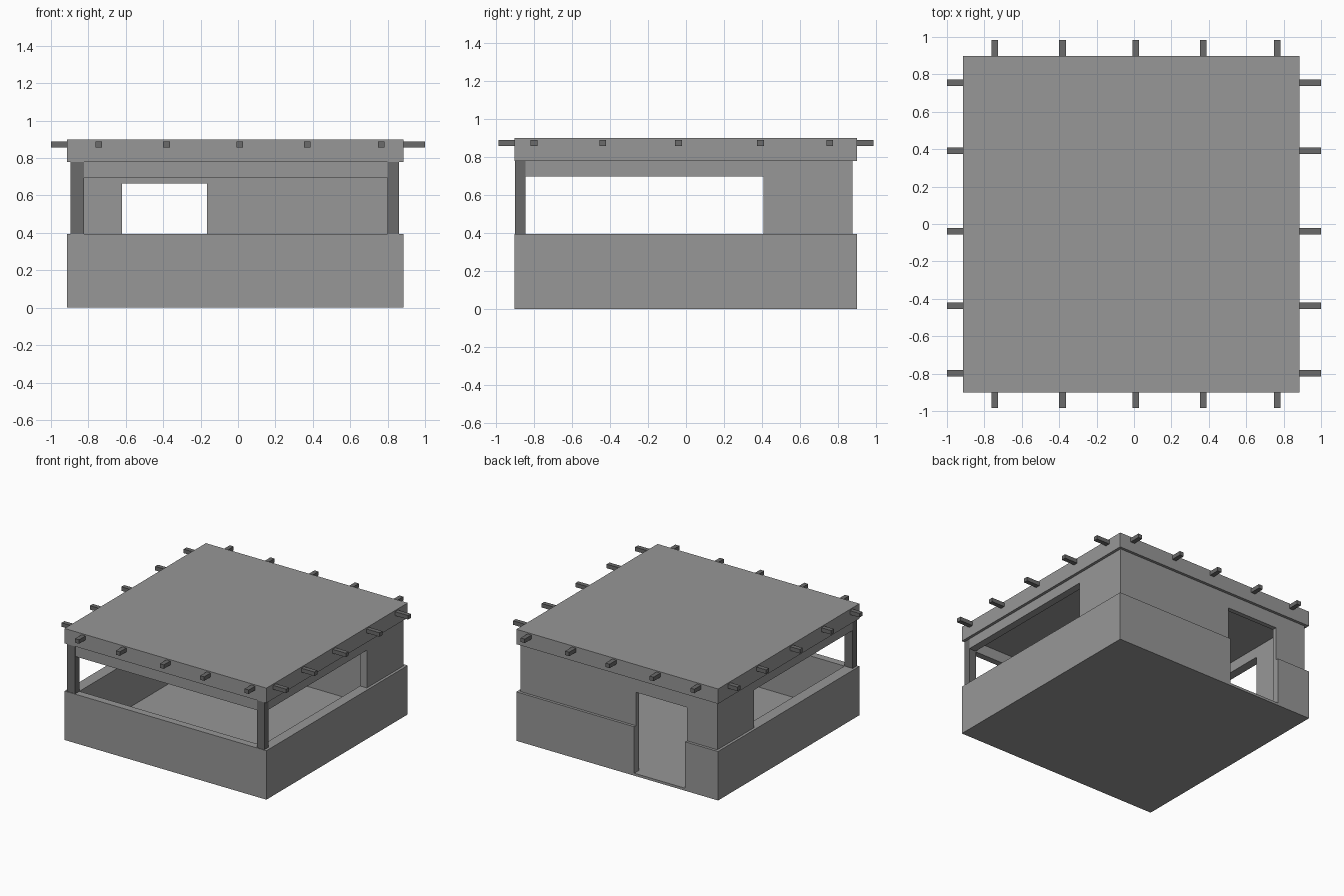
import bpy
import bmesh

cube = bpy.data.objects.get("Cube")
if cube:
    bpy.data.objects.remove(cube, do_unlink=True)


def make_material(name, value):
    mat = bpy.data.materials.new(name)
    mat.use_nodes = True
    colour = (value, value, value, 1)
    mat.diffuse_color = colour
    bsdf = next(n for n in mat.node_tree.nodes if n.type == 'BSDF_PRINCIPLED')
    bsdf.inputs["Base Color"].default_value = colour
    return mat


plaster = make_material("mid grey plaster", 0.31)
timber = make_material("dark grey timber", 0.147)


def prism(name, outline, axis, low, high, mat):
    """Extrude a flat outline along one axis; the outline uses the other two."""
    def place(p, d):
        co = list(p)
        co.insert("xyz".index(axis), d)
        return co
    bm = bmesh.new()
    face = bm.faces.new([bm.verts.new(place(p, low)) for p in outline])
    ext = bmesh.ops.extrude_face_region(bm, geom=[face])
    for v in ext["geom"]:
        if isinstance(v, bmesh.types.BMVert):
            v.co["xyz".index(axis)] = high
    if face not in bm.faces:
        bm.faces.new([v for v in bm.verts if v.co["xyz".index(axis)] == low])
    bmesh.ops.recalc_face_normals(bm, faces=bm.faces)
    mesh = bpy.data.meshes.new(name)
    bm.to_mesh(mesh)
    bm.free()
    mesh.materials.append(mat)
    obj = bpy.data.objects.new(name, mesh)
    bpy.context.collection.objects.link(obj)
    return obj


def box(name, x0, x1, y0, y1, z0, z1, mat):
    return prism(name, [(x0, y0), (x1, y0), (x1, y1), (x0, y1)], "z", z0, z1, mat)


# Main dimensions
X0, X1, Y0, Y1 = -0.914, 0.884, -0.901, 0.897
IX0, IX1, IY0, IY1 = -0.823, 0.802, -0.842, 0.838   # inner faces
DOOR0, DOOR1, DOOR_TOP = -0.62, -0.167, 0.663
BASE_TOP, EAVES, TOP = 0.394, 0.778, 0.898
FLOOR = 0.02
INSET = 0.022

# Lower wall in plan, with a gap for the door at the back
prism("base_wall", [
    (DOOR0, Y1), (X0, Y1), (X0, Y0), (X1, Y0), (X1, Y1), (DOOR1, Y1),
    (DOOR1, IY1), (IX1, IY1), (IX1, IY0), (IX0, IY0), (IX0, IY1), (DOOR0, IY1),
], "z", 0, BASE_TOP, plaster)

# Floor filling the room and the doorway
prism("floor", [
    (IX0, IY0), (IX1, IY0), (IX1, IY1), (DOOR1, IY1),
    (DOOR1, Y1), (DOOR0, Y1), (DOOR0, IY1), (IX0, IY1),
], "z", 0, FLOOR, plaster)

# Upper back wall arching over the door
WX0, WX1, WY1 = X0 + INSET, X1 - INSET, Y1 - INSET
prism("upper_back_wall", [
    (WX0, BASE_TOP), (DOOR0, BASE_TOP), (DOOR0, DOOR_TOP), (DOOR1, DOOR_TOP),
    (DOOR1, BASE_TOP), (WX1, BASE_TOP), (WX1, EAVES), (WX0, EAVES),
], "y", IY1, WY1, plaster)

# Posts and side walls, each side wall running forward as a header
POST_Y0, POST_Y1 = -0.897, -0.842
for side, outer, inner in (("right", WX0, IX0), ("left", WX1, IX1)):
    lo, hi = sorted((outer, inner))
    prism(side + "_side_wall", [
        (IY1, BASE_TOP), (IY1, EAVES), (POST_Y1, EAVES),
        (POST_Y1, 0.697), (0.408, 0.697), (0.408, BASE_TOP),
    ], "x", lo, hi, plaster)
    box(side + "_front_post", lo - 0.003, hi, POST_Y0, POST_Y1, BASE_TOP, EAVES, timber)

# Header over the front opening
box("front_header", IX0, IX1, POST_Y0 + 0.005, POST_Y1, 0.693, EAVES, plaster)

# Flat roof slab
box("roof_slab", X0, X1, Y0, Y1, EAVES, TOP, plaster)

# Roof beams passing through the slab in both directions
HALF, BZ0, BZ1 = 0.018, 0.856, 0.888
for i, x in enumerate((-0.745, -0.382, 0.01, 0.37, 0.766)):
    box(f"long_beam_{i + 1}", x - HALF, x + HALF, -0.984, 0.984, BZ0, BZ1, timber)
for i, y in enumerate((-0.798, -0.437, -0.039, 0.391, 0.755)):
    box(f"cross_beam_{i + 1}", -1, 1, y - HALF, y + HALF, BZ0, BZ1, timber)
